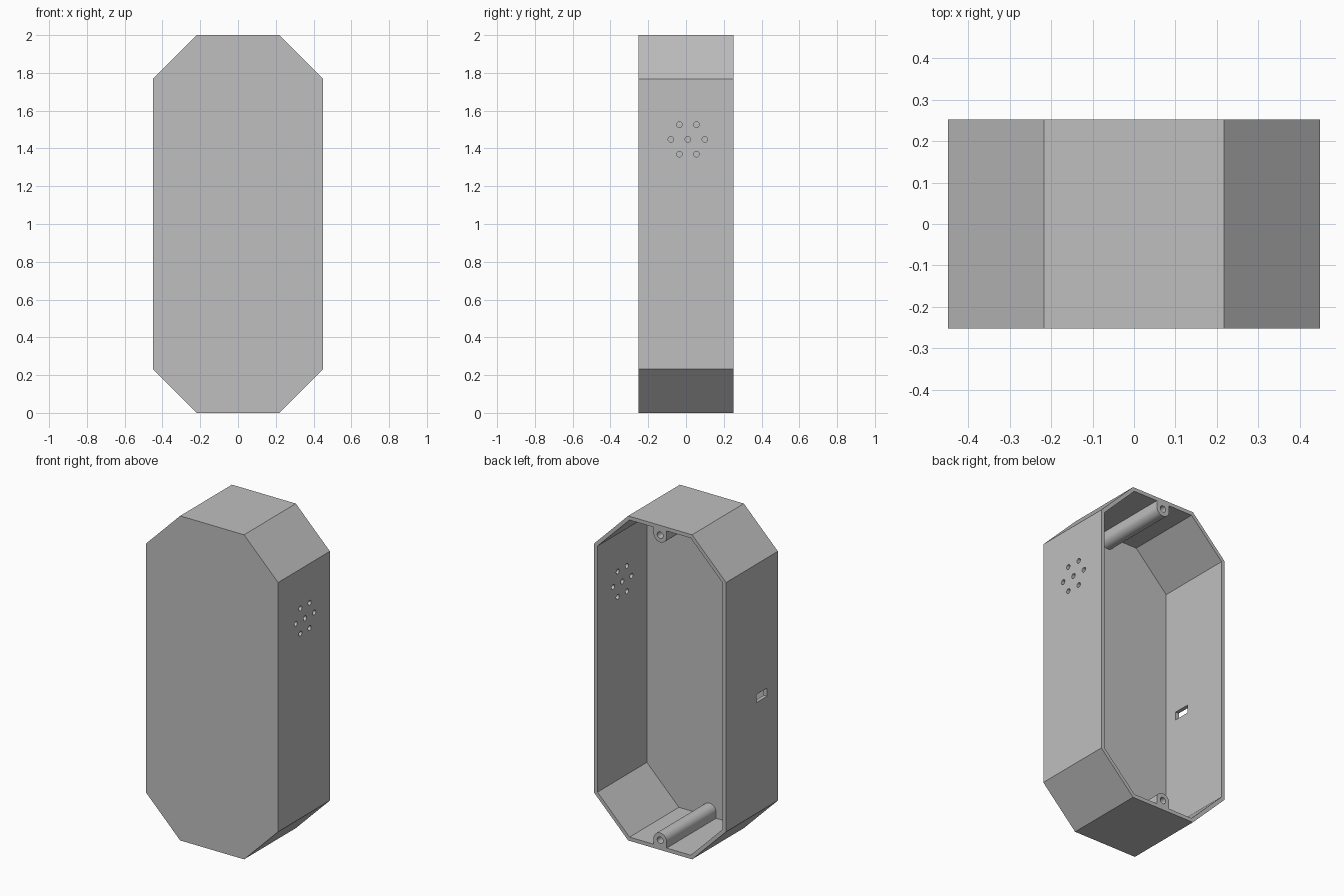
import bpy, bmesh, math
from mathutils import Vector, Matrix

if "Cube" in bpy.data.objects:
    bpy.data.objects.remove(bpy.data.objects["Cube"], do_unlink=True)

HALF_W, HALF_D, HALF_H = 0.45, 0.252, 1.0
CHAMFER, WALL = 0.232, 0.023
BOSS_R, BOSS_Z, HOLE_R = 0.045, 0.06, 0.02

grey = bpy.data.materials.new("light grey plastic")
grey.use_nodes = True
colour = (0.52, 0.52, 0.52, 1)
grey.diffuse_color = colour
grey.node_tree.nodes["Principled BSDF"].inputs["Base Color"].default_value = colour


def prism(name, outline, y0, y1):
    """Extrude an (x, z) outline along y."""
    bm = bmesh.new()
    face = bm.faces.new([bm.verts.new((x, y0, z)) for x, z in outline])
    out = bmesh.ops.extrude_face_region(bm, geom=[face])
    verts = [v for v in out["geom"] if isinstance(v, bmesh.types.BMVert)]
    bmesh.ops.translate(bm, verts=verts, vec=(0, y1 - y0, 0))
    bmesh.ops.recalc_face_normals(bm, faces=bm.faces)
    mesh = bpy.data.meshes.new(name)
    bm.to_mesh(mesh)
    bm.free()
    mesh.materials.append(grey)
    obj = bpy.data.objects.new(name, mesh)
    bpy.context.collection.objects.link(obj)
    return obj


def octagon(inset):
    w, h = HALF_W - inset, HALF_H - inset
    c = CHAMFER - inset * (2 - math.sqrt(2))
    right = [(w - c, -h), (w, c - h), (w, h - c), (w - c, h)]
    return [(x, z + HALF_H) for x, z in right + [(-x, z) for x, z in reversed(right)]]


def circle(r, cz, n=32):
    return [(r * math.cos(math.tau * i / n), cz + r * math.sin(math.tau * i / n))
            for i in range(n)]


def cut(target, cutter):
    mod = target.modifiers.new("cut", "BOOLEAN")
    mod.operation, mod.solver, mod.object = "DIFFERENCE", "EXACT", cutter
    bpy.context.view_layer.objects.active = target
    bpy.ops.object.modifier_apply(modifier=mod.name)
    bpy.data.objects.remove(cutter, do_unlink=True)


# Open-backed shell
case = prism("case_shell", octagon(0), -HALF_D, HALF_D)
cut(case, prism("cavity_cutter", octagon(WALL), WALL - HALF_D, HALF_D + 0.1))

# Speaker holes through the +x wall: one centre hole and a ring of six
centres = [(0, 0)] + [(0.09 * math.cos(a), 0.09 * math.sin(a))
                      for a in (math.tau * i / 6 for i in range(6))]
for dy, dz in centres:
    hole = prism("speaker_hole_cutter", circle(0.015, 0, 24), -0.05, 0.05)
    hole.data.transform(Matrix.Translation((HALF_W, 0.01 + dy, 1.448 + dz))
                        @ Matrix.Rotation(math.pi / 2, 4, "Z"))
    cut(case, hole)

# Port slot through the -x wall
slot = [(-HALF_W - 0.05, 0.915), (-HALF_W + 0.05, 0.915),
        (-HALF_W + 0.05, 0.965), (-HALF_W - 0.05, 0.965)]
cut(case, prism("port_cutter", slot, -0.147, -0.045))

# Screw bosses against the bottom and top walls
for name, mirror in (("bottom_screw_boss", False), ("top_screw_boss", True)):
    arch = [(BOSS_R * math.cos(math.pi * i / 20), BOSS_Z + BOSS_R * math.sin(math.pi * i / 20))
            for i in range(21)] + [(-BOSS_R, WALL), (BOSS_R, WALL)]
    bore = circle(HOLE_R, BOSS_Z)
    if mirror:
        arch, bore = ([(x, 2 * HALF_H - z) for x, z in pts] for pts in (arch, bore))
    boss = prism(name, arch, WALL - HALF_D, HALF_D)
    cut(boss, prism("bore_cutter", bore, WALL - HALF_D - 0.01, HALF_D + 0.1))

# Smooth the round surfaces, keep the flat edges sharp
for obj in bpy.context.collection.objects:
    if obj.name == "case_shell" or obj.name.endswith("screw_boss"):
        bpy.ops.object.select_all(action="DESELECT")
        obj.select_set(True)
        bpy.context.view_layer.objects.active = obj
        bpy.ops.object.shade_smooth_by_angle(angle=math.radians(30))
